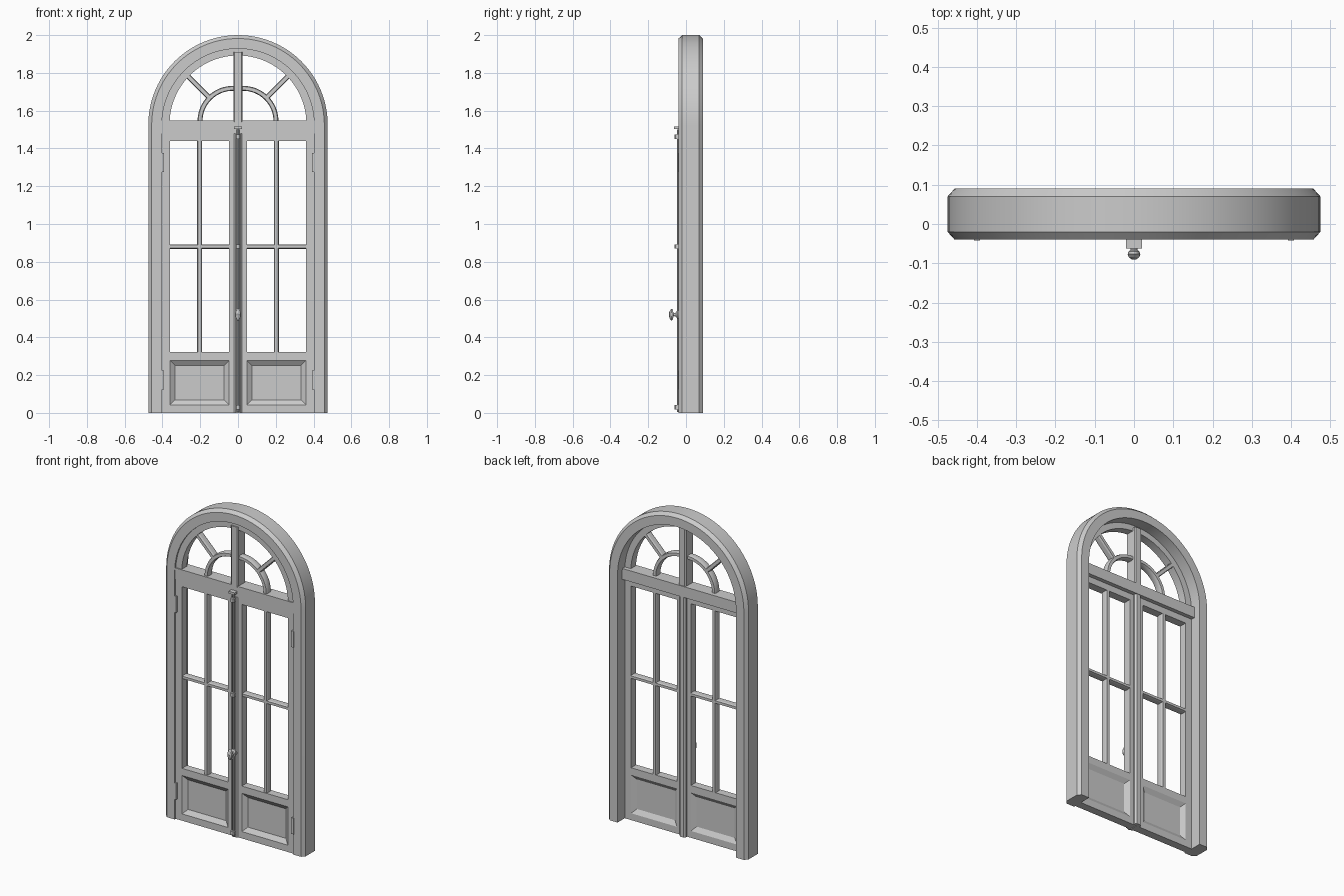
import bpy, bmesh, math

if "Cube" in bpy.data.objects:
    bpy.data.objects.remove(bpy.data.objects["Cube"])

SPRING = 1.53          # height of the arch centre
FRONT, BACK = -0.03, 0.02


def finish(name, bm, mirror=False, smooth=False):
    bmesh.ops.recalc_face_normals(bm, faces=bm.faces)
    me = bpy.data.meshes.new(name)
    bm.to_mesh(me)
    bm.free()
    ob = bpy.data.objects.new(name, me)
    bpy.context.collection.objects.link(ob)
    if mirror:
        m = ob.modifiers.new("Mirror", 'MIRROR')
        m.use_mirror_merge = False
    if smooth:
        bpy.ops.object.select_all(action='DESELECT')
        ob.select_set(True)
        bpy.context.view_layer.objects.active = ob
        bpy.ops.object.shade_smooth_by_angle(angle=math.radians(25))
    return ob


def skin(bm, rings):
    """Join equal rings of points into a capped tube."""
    vs = [[bm.verts.new(p) for p in r] for r in rings]
    n = len(vs[0])
    for a, b in zip(vs, vs[1:]):
        for i in range(n):
            bm.faces.new((a[i], a[(i + 1) % n], b[(i + 1) % n], b[i]))
    bm.faces.new(vs[0])
    bm.faces.new(vs[-1])


def sweep(name, profile, stations, **kw):
    """Profile of (offset, y) swept through stations (centre x, centre z, dir x, dir z)."""
    bm = bmesh.new()
    skin(bm, [[(cx + r * dx, y, cz + r * dz) for r, y in profile]
              for cx, cz, dx, dz in stations])
    return finish(name, bm, **kw)


def arc(cx, cz, a0, a1, n):
    out = []
    for i in range(n + 1):
        a = math.radians(a0 + (a1 - a0) * i / n)
        out.append((cx, cz, math.cos(a), math.sin(a)))
    return out


def rect(r0, r1, y0, y1):
    return [(r0, y0), (r1, y0), (r1, y1), (r0, y1)]


def chamfered(r0, r1, y0, y1, c, d):
    return [(r0 + c, y0), (r1 - c, y0), (r1, y0 + d), (r1, y1 - d),
            (r1 - c, y1), (r0 + c, y1), (r0, y1 - d), (r0, y0 + d)]


def box(name, x0, x1, y0, y1, z0, z1, **kw):
    return sweep(name, rect(x0, x1, y0, y1), [(0, z0, 1, 0), (0, z1, 1, 0)], **kw)


def lathe(name, prof, z, sz, n=20):
    """Rings of (radius, y) about the y axis, stretched in z by sz."""
    bm = bmesh.new()
    rings = []
    for r, y, k in prof:
        rings.append([(r * math.cos(2 * math.pi * i / n), y,
                       z + k * r * sz * math.sin(2 * math.pi * i / n)) for i in range(n)])
    skin(bm, rings)
    return finish(name, bm, smooth=True)


# Arched outer casing with chamfered outer edges
casing = [(0.403, -0.04), (0.457, -0.04), (0.475, -0.02), (0.475, 0.07),
          (0.457, 0.09), (0.403, 0.09)]
legs_and_arch = [(0, 0, 1, 0)] + arc(0, SPRING - 0.005, 0, 180, 48) + [(0, 0, -1, 0)]
sweep("casing", casing, legs_and_arch, smooth=True)

# Transom bar and fanlight
box("transom_bar", -0.405, 0.405, -0.036, 0.045, 1.48, 1.547)
sweep("fanlight_ring", rect(0.362, 0.405, FRONT, BACK),
      arc(0, SPRING, 0, 180, 48), smooth=True)
sweep("fanlight_post", chamfered(-0.025, 0.025, -0.038, 0.04, 0.006, 0.008),
      [(0, 1.54, 1, 0), (0, 1.91, 1, 0)])
bar = chamfered(-0.013, 0.013, FRONT + 0.005, BACK, 0.004, 0.01)
sweep("fanlight_inner_arc", [(0.173 + r, y) for r, y in bar],
      arc(0.028, 1.545, 0, 92, 16), mirror=True, smooth=True)
s = math.sqrt(0.5)
sweep("fanlight_spoke", bar,
      [(0.028 + t * s, 1.545 + t * s, s, -s) for t in (0.175, 0.355)], mirror=True)

# Door leaves: stiles and rails, mirrored
box("outer_stile", 0.36, 0.404, FRONT, BACK, 0, 1.48, mirror=True)
box("inner_stile", 0.002, 0.047, FRONT, BACK, 0, 1.48, mirror=True)
for name, z0, z1 in (("bottom_rail", 0, 0.042), ("middle_rail", 0.278, 0.322),
                     ("top_rail", 1.44, 1.48)):
    box(name, 0.047, 0.36, FRONT, BACK, z0, z1, mirror=True)

# Glazing bars
sweep("vertical_glazing_bar", bar, [(0.203, 0.32, 1, 0), (0.203, 1.44, 1, 0)], mirror=True)
sweep("horizontal_glazing_bar", [(r * 0.85, y) for r, y in bar],
      [(0.047, 0.88, 0, 1), (0.36, 0.88, 0, 1)], mirror=True)

# Recessed lower panels with sloping borders on both sides
bm = bmesh.new()
rings = []
for inset, y in ((0.027, -0.01), (0, FRONT), (0, BACK), (0.027, 0.002)):
    x0, x1, z0, z1 = 0.047 + inset, 0.36 - inset, 0.042 + inset, 0.278 - inset
    rings.append([(x0, y, z0), (x1, y, z0), (x1, y, z1), (x0, y, z1)])
skin(bm, rings)
finish("lower_panel", bm, mirror=True)

# Meeting cover strips, front and back
sweep("front_cover_strip", [(-0.022, FRONT), (-0.014, -0.038), (0.014, -0.038), (0.022, FRONT)],
      [(0, 0, 1, 0), (0, 1.48, 1, 0)])
sweep("back_cover_strip", [(-0.022, BACK), (-0.022, 0.03), (-0.012, 0.042),
                           (0.012, 0.042), (0.022, 0.03), (0.022, BACK)],
      [(0, 0, 1, 0), (0, 1.48, 1, 0)])

# Hinges
for z in (0.175, 1.325):
    box("hinge", 0.392, 0.408, -0.042, -0.028, z - 0.05, z + 0.05, mirror=True)

# Locking rod, guides, top keeper
rod = [(0.007 * math.cos(i * math.pi / 5), -0.042 + 0.007 * math.sin(i * math.pi / 5))
       for i in range(10)]
sweep("locking_rod", rod, [(0, 0.005, 1, 0), (0, 1.5, 1, 0)], smooth=True)
for z in (0.03, 0.88, 1.462):
    sweep("rod_guide", chamfered(-0.013, 0.013, -0.06, -0.034, 0.005, 0.005),
          [(0, z - 0.011, 1, 0), (0, z + 0.011, 1, 0)])
box("rod_keeper", -0.02, 0.02, -0.063, -0.034, 1.502, 1.516)

# Oval turning knob: base plate, neck and knob
lathe("knob", [(0.017, -0.034, 1.5), (0.017, -0.046, 1.5), (0.011, -0.052, 1), (0.009, -0.066, 0.7),
               (0.014, -0.07, 1.9), (0.016, -0.077, 2), (0.014, -0.084, 1.8), (0.006, -0.09, 1.6)],
      0.52, 1.0)
